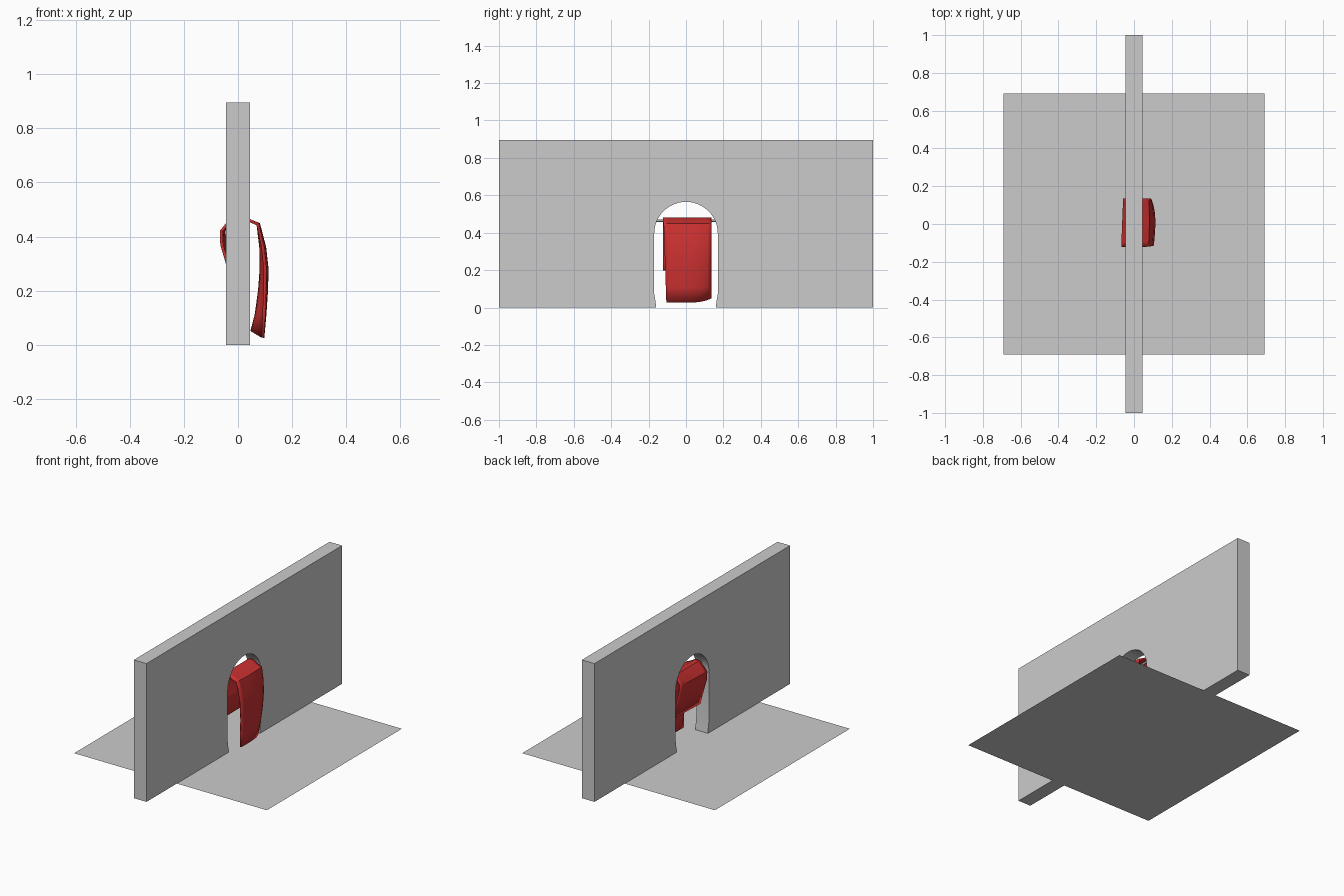
import bpy, bmesh, math
from mathutils import Matrix

if "Cube" in bpy.data.objects:
    bpy.data.objects.remove(bpy.data.objects["Cube"])


def finish(name, bm, colour=None, smooth=False):
    me = bpy.data.meshes.new(name)
    bmesh.ops.recalc_face_normals(bm, faces=bm.faces)
    bm.to_mesh(me)
    bm.free()
    ob = bpy.data.objects.new(name, me)
    bpy.context.collection.objects.link(ob)
    if colour:
        mat = bpy.data.materials.new(name + "_colour")
        mat.diffuse_color = colour
        mat.use_nodes = True
        mat.node_tree.nodes["Principled BSDF"].inputs["Base Color"].default_value = mat.diffuse_color
        me.materials.append(mat)
    if smooth:
        bpy.ops.object.select_all(action='DESELECT')
        ob.select_set(True)
        bpy.context.view_layer.objects.active = ob
        bpy.ops.object.shade_smooth_by_angle(angle=math.radians(35))
    return ob


# floor: a single flat sheet
bm = bmesh.new()
bmesh.ops.create_grid(bm, x_segments=1, y_segments=1, size=0.69)
finish("floor", bm)

# wall: outline with an arched doorway, extruded through its thickness
R, SPRING, T = 0.17, 0.395, 0.045
half = [(0.16, 0), (0.162, 0.025), (0.17, 0.075)]
arch = [(R * math.cos(math.pi * i / 24), SPRING + R * math.sin(math.pi * i / 24))
        for i in range(25)]
outline = ([(-1, 0), (-1, 0.895), (1, 0.895), (1, 0)] + half + arch
           + [(-y, z) for y, z in reversed(half)])
bm = bmesh.new()
face = bm.faces.new([bm.verts.new((-T, y, z)) for y, z in outline])
new = bmesh.ops.extrude_face_region(bm, geom=[face])["geom"]
bmesh.ops.translate(bm, vec=(2 * T, 0, 0),
                    verts=[v for v in new if isinstance(v, bmesh.types.BMVert)])
finish("wall", bm, smooth=True)

# rod across the doorway
bm = bmesh.new()
bmesh.ops.create_cone(bm, cap_ends=True, segments=12, radius1=0.006, radius2=0.006,
                      depth=0.32, matrix=Matrix.Translation((0, 0, 0.464))
                      @ Matrix.Rotation(math.pi / 2, 4, 'X'))
finish("curtain_rod", bm, smooth=True)

# curtain: (x, z) profiles from the short back flap over the rod to the long front flap
left = [(-0.012, 0.20), (-0.042, 0.31), (-0.060, 0.37), (-0.062, 0.42), (-0.045, 0.44),
        (-0.012, 0.475), (0.012, 0.477), (0.045, 0.458), (0.073, 0.446), (0.092, 0.36),
        (0.100, 0.28), (0.099, 0.20), (0.096, 0.11), (0.092, 0.026)]
right = [(-0.008, 0.205), (-0.030, 0.31), (-0.046, 0.37), (-0.052, 0.42), (-0.042, 0.44),
         (-0.012, 0.475), (0.012, 0.477), (0.045, 0.458), (0.073, 0.446), (0.084, 0.36),
         (0.085, 0.28), (0.079, 0.20), (0.066, 0.11), (0.050, 0.050)]
COLS = 12
bm = bmesh.new()
rows = []
for k, (a, b) in enumerate(zip(left, right)):
    front = max(0, k - 7) / 6
    row = []
    for i in range(COLS + 1):
        t = i / COLS
        w = t ** 5 if k > 7 else t           # front flap curls in only at its far edge
        bulge = 0.008 * math.sin(math.pi * t) * math.sin(math.pi * front)
        y0, y1 = -0.122 + 0.017 * front, 0.135 - 0.003 * front
        row.append(bm.verts.new((a[0] + (b[0] - a[0]) * w + bulge,
                                 y0 + (y1 - y0) * t ** 0.9,
                                 a[1] + (b[1] - a[1]) * w)))
    rows.append(row)
for r0, r1 in zip(rows, rows[1:]):
    for i in range(COLS):
        bm.faces.new((r0[i], r0[i + 1], r1[i + 1], r1[i]))
curtain = finish("curtain", bm, (0.6, 0.03, 0.03, 1), smooth=True)
thick = curtain.modifiers.new("thickness", 'SOLIDIFY')
thick.thickness = 0.011
thick.offset = 0
